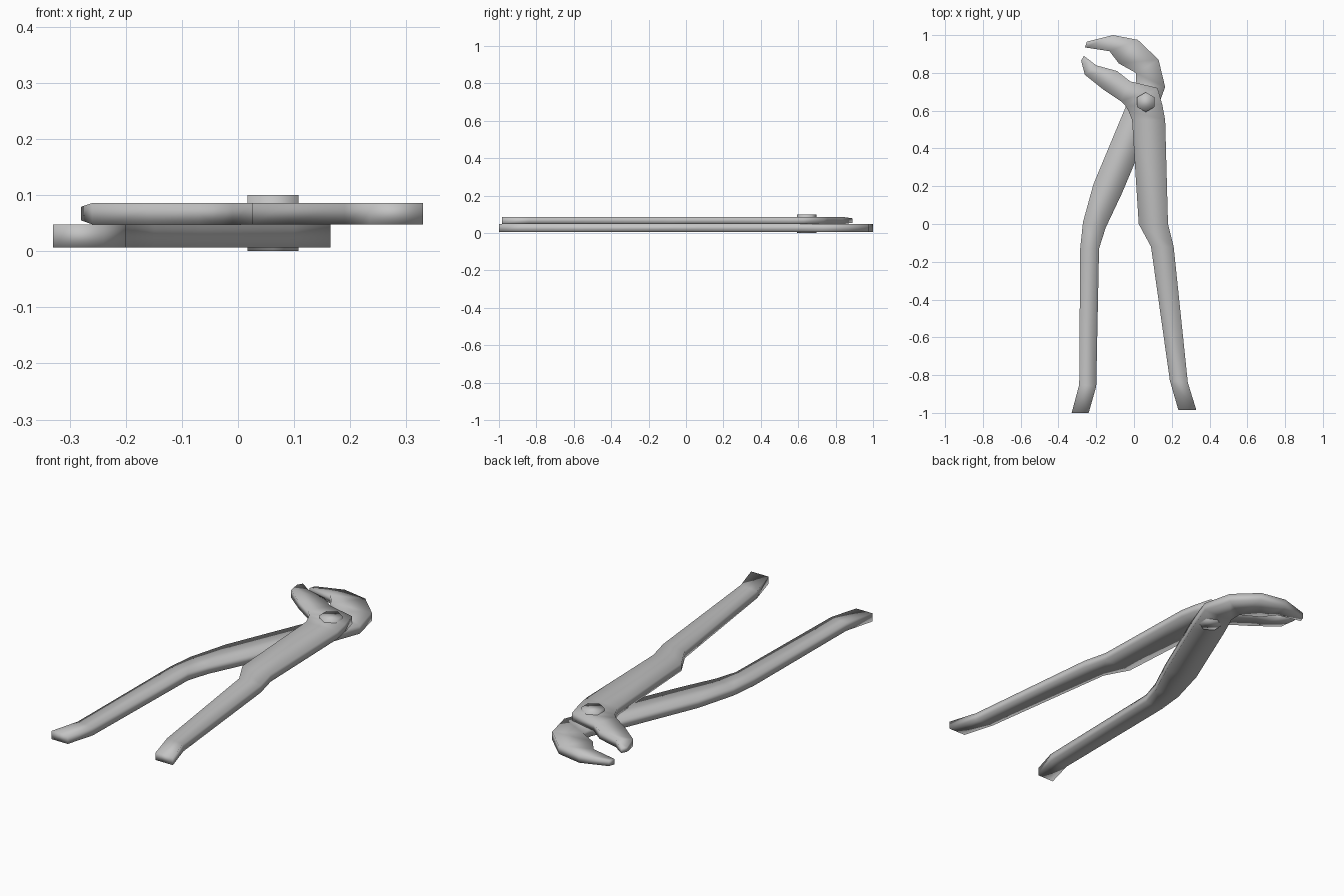
import bpy
import bmesh
from math import pi
from mathutils import Matrix, Vector

default_cube = bpy.data.objects.get("Cube")
if default_cube:
    bpy.data.objects.remove(default_cube, do_unlink=True)

# Single steel colour for the whole tool
steel = bpy.data.materials.new("steel_grey")
steel.use_nodes = True
steel.diffuse_color = (0.55, 0.55, 0.55, 1)
steel.node_tree.nodes["Principled BSDF"].inputs["Base Color"].default_value = (0.55, 0.55, 0.55, 1)


def finish(name, bm):
    """Turn a bmesh into a smooth shaded steel object."""
    bmesh.ops.recalc_face_normals(bm, faces=bm.faces)
    for face in bm.faces:
        face.smooth = True
    mesh = bpy.data.meshes.new(name)
    bm.to_mesh(mesh)
    bm.free()
    mesh.materials.append(steel)
    obj = bpy.data.objects.new(name, mesh)
    bpy.context.collection.objects.link(obj)
    return obj


def loft_arm(name, stations, bottom, top, tip_inset):
    """Loft rectangular sections between left/right edge points; the jaw tip is thinner."""
    bm = bmesh.new()
    previous = None
    for index, (left, right) in enumerate(stations):
        inset = tip_inset if index == len(stations) - 1 else 0
        low, high = bottom + inset, top - inset
        corners = [(left, low), (right, low), (right, high), (left, high)]
        ring = [bm.verts.new(Vector((*point, z))) for point, z in corners]
        if previous is None:
            bm.faces.new(ring)
        else:
            for a in range(len(ring)):
                b = (a + 1) % len(ring)
                bm.faces.new((previous[a], previous[b], ring[b], ring[a]))
        previous = ring
    bm.faces.new(previous)
    return finish(name, bm)


# Lower arm: left-hand grip, crossing under the pivot to the large hooked jaw
lower_grip = [
    ((-.33, -1), (-.24, -1)),
    ((-.29, -.85), (-.2, -.86)),
    ((-.285, -.13), (-.185, -.13)),
    ((-.27, .01), (-.15, -.02)),
    ((-.215, .21), (-.065, .16)),
    ((-.04, .63), (.1, .55)),
]
hooked_jaw = [
    ((.01, .74), (.165, .725)),
    ((.01, .8), (.13, .87)),
    ((-.08, .85), (.02, .975)),
    ((-.13, .915), (-.11, 1)),
    ((-.26, .935), (-.25, .965)),
]
loft_arm("lower_arm", lower_grip + hooked_jaw, bottom=.007, top=.048, tip_inset=.007)

# Upper arm: right-hand grip, crossing over the pivot to the short jaw
upper_grip = [
    ((.235, -.985), (.33, -.985)),
    ((.19, -.83), (.285, -.84)),
    ((.09, -.12), (.21, -.12)),
    ((.025, 0), (.18, 0)),
    ((-.01, .55), (.165, .55)),
    ((-.03, .6), (.15, .63)),
]
short_jaw = [
    ((-.045, .625), (.125, .72)),
    ((-.07, .65), (-.02, .755)),
    ((-.16, .71), (-.09, .81)),
    ((-.26, .79), (-.2, .84)),
    ((-.28, .865), (-.265, .89)),
]
loft_arm("upper_arm", upper_grip + short_jaw, bottom=.048, top=.086, tip_inset=.007)

# Hexagonal pivot pin running through both arms
pin = bmesh.new()
placement = Matrix.Translation((.0625, .645, .05)) @ Matrix.Rotation(pi / 6, 4, "Z")
bmesh.ops.create_cone(pin, cap_ends=True, segments=6, radius1=.0525, radius2=.0525,
                      depth=.1, matrix=placement)
# Keep one corner of the hexagon pointing along y
if max(v.co.x for v in pin.verts) > .11:
    bmesh.ops.rotate(pin, verts=pin.verts, cent=(.0625, .645, .05),
                     matrix=Matrix.Rotation(pi / 6, 3, "Z"))
finish("pivot_pin", pin)
